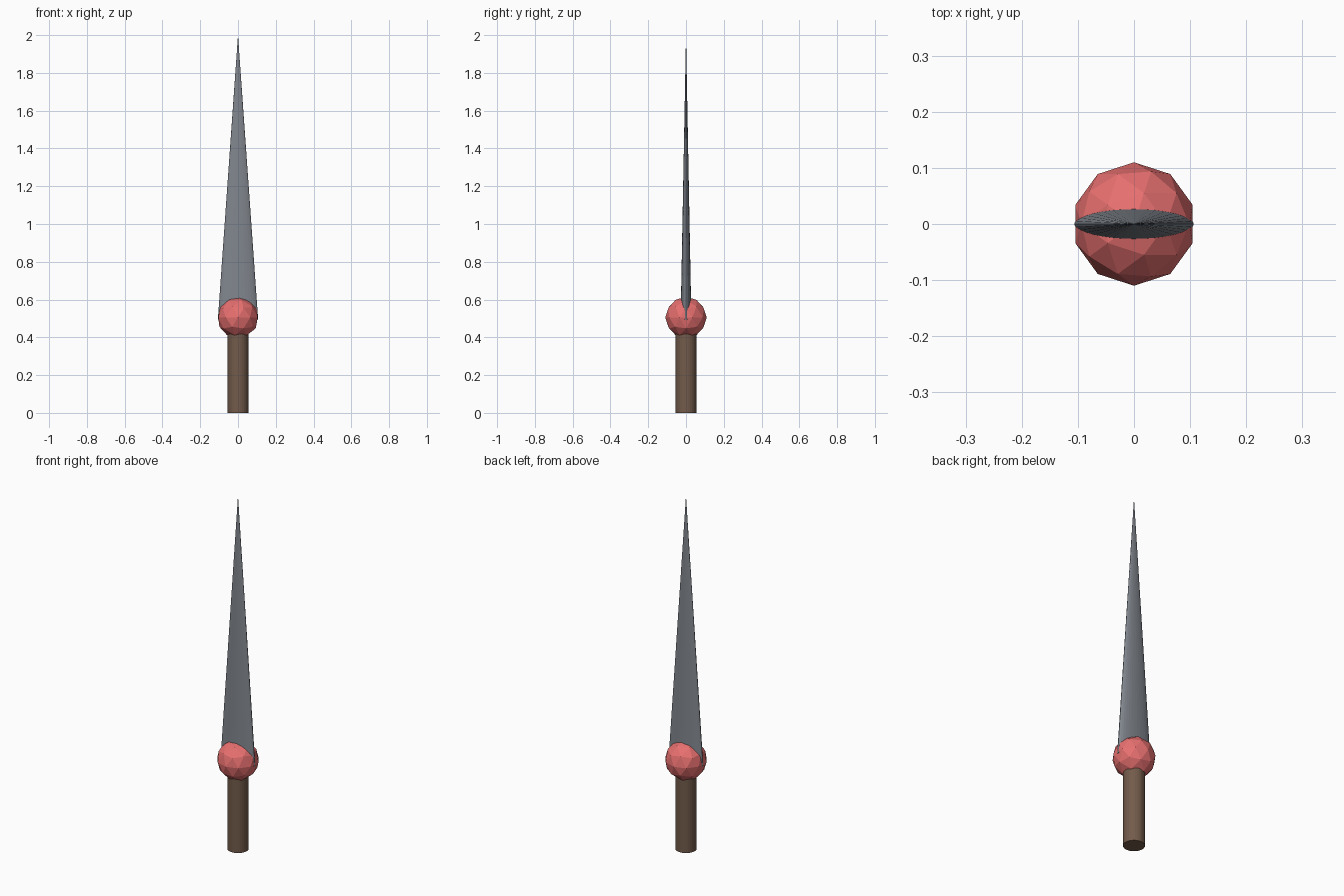
import bpy

if "Cube" in bpy.data.objects:
    bpy.data.objects.remove(bpy.data.objects["Cube"])


def finish(name, color):
    """Name the active object and give it a plain colour."""
    ob = bpy.context.object
    ob.name = name
    mat = bpy.data.materials.new(name + "_color")
    mat.diffuse_color = (*color, 1)
    mat.use_nodes = True
    mat.node_tree.nodes["Principled BSDF"].inputs["Base Color"].default_value = mat.diffuse_color
    ob.data.materials.append(mat)
    return ob


# Round handle, running up into the ball
bpy.ops.mesh.primitive_cylinder_add(vertices=32, radius=0.055, depth=0.5, location=(0, 0, 0.25))
finish("handle", (0.17, 0.105, 0.07))

# Faceted ball guard
bpy.ops.mesh.primitive_ico_sphere_add(subdivisions=2, radius=0.11, location=(0, 0, 0.505))
finish("ball_guard", (0.8, 0.16, 0.16))

# Blade: a tall cone flattened front to back
base, tip, half_width, half_depth = 0.495, 2.0, 0.1065, 0.0285
bpy.ops.mesh.primitive_cone_add(vertices=32, radius1=half_width, radius2=0,
                                depth=tip - base, location=(0, 0, (base + tip) / 2))
blade = finish("blade", (0.22, 0.24, 0.27))
blade.scale.y = half_depth / half_width
bpy.ops.object.transform_apply(location=False, rotation=False, scale=True)
